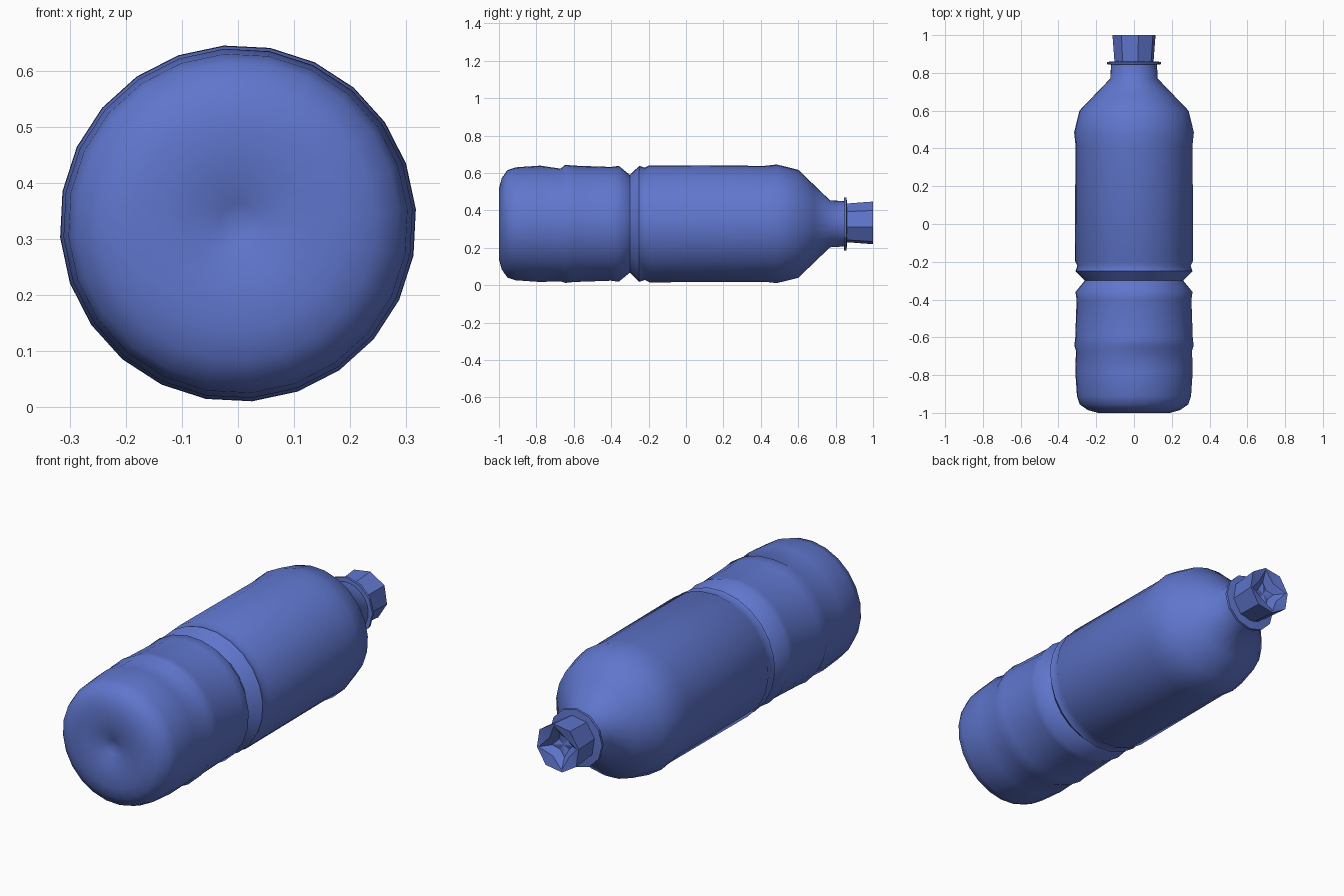
import bpy, bmesh, math

if "Cube" in bpy.data.objects:
    bpy.data.objects.remove(bpy.data.objects["Cube"])

AXIS_Z = 0.328

blue = bpy.data.materials.new("blue_plastic")
blue.diffuse_color = (0.115, 0.18, 0.61, 1)
blue.use_nodes = True
blue.node_tree.nodes["Principled BSDF"].inputs["Base Color"].default_value = blue.diffuse_color


def lathe(name, profile, sides, angle, center=(0.0, AXIS_Z), phase=0.0, tweak=None):
    """Spin (y, radius) points round the lengthwise axis; radius 0 makes a pole."""
    bm = bmesh.new()
    rings = []
    for y, r in profile:
        ring = []
        for i in range(1 if r == 0 else sides):
            a = phase + 2 * math.pi * i / sides
            rr, yy = tweak(i, y, r) if tweak and r else (r, y)
            ring.append(bm.verts.new((center[0] + rr * math.sin(a), yy,
                                      center[1] + rr * math.cos(a))))
        rings.append(ring)
    for p, q in zip(rings, rings[1:]):
        for i in range(sides):
            j = (i + 1) % sides
            loop = [p[i % len(p)], p[j % len(p)], q[j % len(q)], q[i % len(q)]]
            bm.faces.new(list(dict.fromkeys(loop)))
    bmesh.ops.recalc_face_normals(bm, faces=bm.faces)
    mesh = bpy.data.meshes.new(name)
    bm.to_mesh(mesh)
    bm.free()
    obj = bpy.data.objects.new(name, mesh)
    bpy.context.collection.objects.link(obj)
    mesh.materials.append(blue)
    bpy.ops.object.select_all(action='DESELECT')
    obj.select_set(True)
    bpy.context.view_layer.objects.active = obj
    bpy.ops.object.shade_smooth_by_angle(angle=math.radians(angle))
    return obj


# Bottle body: dimpled base, lower panel with rib, pinched waist, shoulder, neck
body = [(-0.965, 0), (-0.975, 0.035), (-0.995, 0.09), (-1.0, 0.19),
        (-0.985, 0.245), (-0.955, 0.288), (-0.91, 0.303), (-0.78, 0.312),
        (-0.67, 0.308), (-0.645, 0.317), (-0.60, 0.312),
        (-0.40, 0.305), (-0.36, 0.311), (-0.30, 0.262), (-0.25, 0.311),
        (-0.22, 0.301), (-0.195, 0.314), (0.42, 0.311), (0.485, 0.318),
        (0.60, 0.290), (0.685, 0.208), (0.77, 0.126), (0.84, 0.122),
        (0.855, 0.118)]


def dent(i, y, r):
    # Shallow dent on the upper side of the lower panel
    if -0.7 < y < -0.65 and i in (0, 1, 2, 3):
        r -= 0.012
    return r, y


lathe("bottle_body", body, 24, 60, phase=-0.08, tweak=dent)

# Neck collar: thin flared ring under the cap
collar = [(0.842, 0.10), (0.846, 0.142), (0.858, 0.142), (0.862, 0.10)]
lathe("neck_collar", collar, 12, 30)

# Cap: low-poly faceted cap with a sunken, crumpled end
cap = [(0.85, 0.108), (1.0, 0.120), (1.0, 0.085), (0.965, 0.045), (0.955, 0)]


def crumple(i, y, r):
    if r < 0.1:
        return r * (1.0 + 0.25 * (-1) ** i), y - 0.012 * (i % 2)
    return r * (1.0 if i % 2 else 0.97), y


lathe("bottle_cap", cap, 8, 20, center=(0, 0.333), phase=0.2, tweak=crumple)
